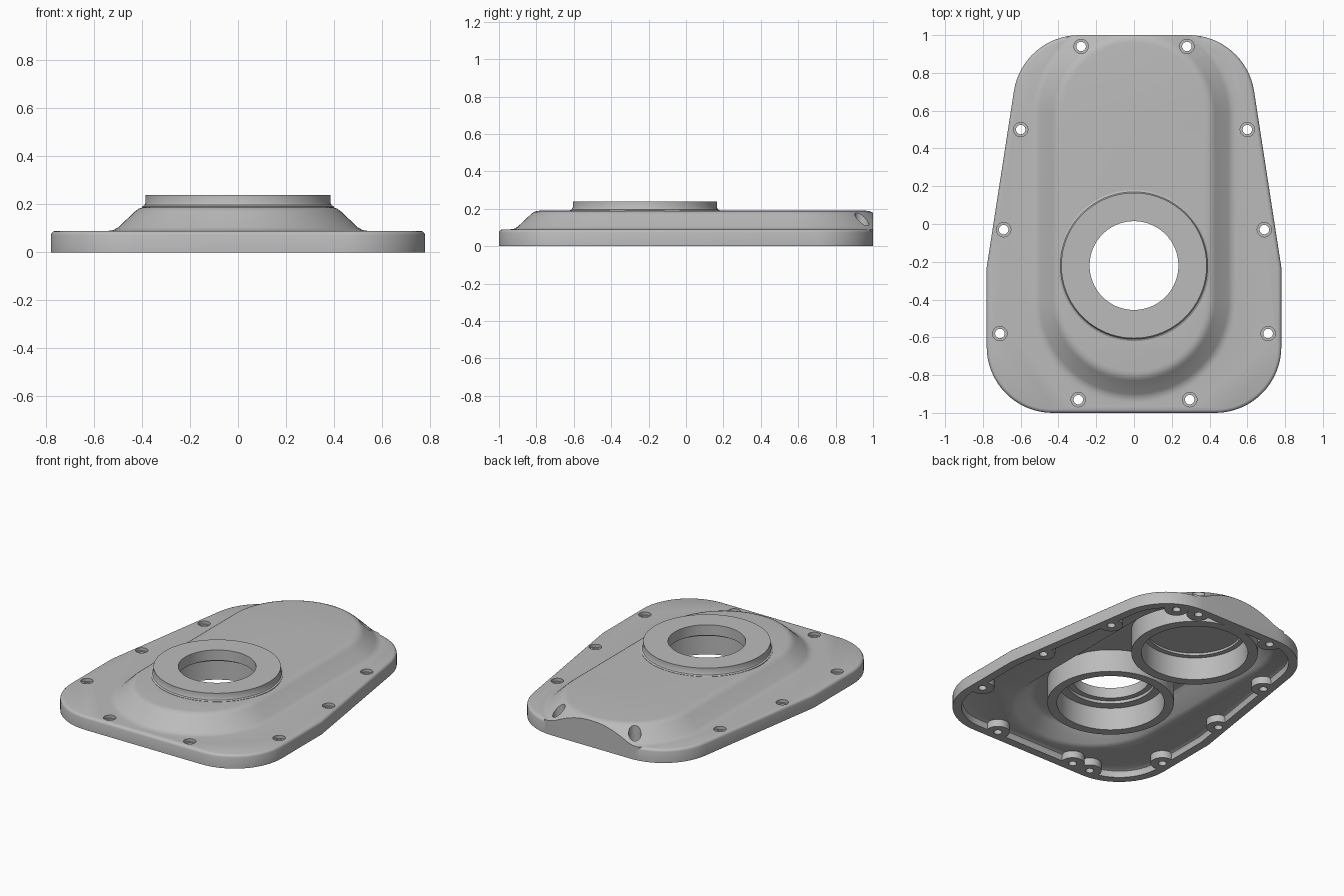
import bpy, bmesh, math
from mathutils import Vector

cube = bpy.data.objects.get("Cube")
if cube:
    bpy.data.objects.remove(cube, do_unlink=True)

metal = bpy.data.materials.new("cast grey metal")
metal.use_nodes = True
grey = (0.5, 0.5, 0.5, 1)
metal.diffuse_color = grey
metal.node_tree.nodes["Principled BSDF"].inputs["Base Color"].default_value = grey


def loft(name, rings):
    """Closed solid through rings of 3D points with equal counts."""
    bm = bmesh.new()
    loops = [[bm.verts.new(p) for p in ring] for ring in rings]
    n = len(loops[0])
    for low, high in zip(loops, loops[1:]):
        for i in range(n):
            j = (i + 1) % n
            bm.faces.new((low[i], low[j], high[j], high[i]))
    bm.faces.new(loops[0][::-1])
    bm.faces.new(loops[-1])
    bmesh.ops.recalc_face_normals(bm, faces=bm.faces)
    mesh = bpy.data.meshes.new(name)
    bm.to_mesh(mesh)
    bm.free()
    mesh.materials.append(metal)
    obj = bpy.data.objects.new(name, mesh)
    bpy.context.collection.objects.link(obj)
    return obj


def combine(target, other, operation, keep=False):
    """Apply a boolean and remove the helper."""
    mod = target.modifiers.new(operation, 'BOOLEAN')
    mod.operation, mod.object, mod.solver = operation, other, 'EXACT'
    bpy.context.view_layer.objects.active = target
    bpy.ops.object.modifier_apply(modifier=mod.name)
    if not keep:
        bpy.data.objects.remove(other, do_unlink=True)


def turned(name, x, y, profile, sides=64):
    """Round solid from (radius, height) steps."""
    turns = [2 * math.pi * i / sides for i in range(sides)]
    return loft(name, [[(x + r * math.cos(a), y + r * math.sin(a), z) for a in turns]
                       for r, z in profile])


def outline(inset):
    """Plate outline with rounded corners, moved inward by inset."""
    corners = [(-.78, -1, .35), (.78, -1, .35), (.78, -.23, 0),
               (.59, 1, .35), (-.59, 1, .35), (-.78, -.23, 0)]
    points = []
    for k, (x, y, radius) in enumerate(corners):
        here = Vector((x, y))
        before = (here - Vector(corners[k - 1][:2])).normalized()
        after = (Vector(corners[(k + 1) % len(corners)][:2]) - here).normalized()
        n0, n1 = Vector((-before.y, before.x)), Vector((-after.y, after.x))
        mitre = (n0 + n1) / (1 + n0.dot(n1))
        if radius == 0:
            points.append(here + mitre * inset)
            continue
        centre = here + mitre * radius
        start = math.atan2(-n0.y, -n0.x)
        sweep = before.angle(after)
        for i in range(17):
            a = start + sweep * i / 16
            points.append(centre + Vector((math.cos(a), math.sin(a))) * (radius - inset))
    return points


def plate(name, steps):
    return loft(name, [[(p.x, p.y, z) for p in outline(d)] for d, z in steps])


def stadium(name, steps):
    """Long round-ended dome from (radius, height) steps."""
    rings = []
    for r, z in steps:
        ring = []
        for y, start in ((.58, 0), (-.4, math.pi)):
            for i in range(33):
                a = start + math.pi * i / 32
                ring.append((r * math.cos(a), y + r * math.sin(a), z))
        rings.append(ring)
    return loft(name, rings)


half_bolts = [(.28, .94), (.6, .5), (.69, -.03), (.71, -.58), (.295, -.93)]
bolts = [(s * x, y) for x, y in half_bolts for s in (-1, 1)]
dowels = [(.42, .9), (-.43, -.93)]
seats = [-.22, .57]

# Outer body: flange, clipped sloping hump and round boss
cover = plate("gear_cover", [(0, 0), (0, .073), (.003, .081), (.009, .087), (.018, .09)])
hump = stadium("hump", [(.54, .05), (.54, .09), (.52, .093), (.5, .104), (.43, .17),
                        (.414, .182), (.398, .188), (.38, .19)])
combine(hump, plate("hump_trim", [(0, -.5), (0, .5)]), 'INTERSECT')
combine(cover, hump, 'UNION')
combine(cover, turned("boss", 0, seats[0], [(.4, .1), (.4, .192), (.39, .197), (.385, .207),
                                            (.385, .24)], 96), 'UNION')

# Hollow underside, leaving bolt pads and two bearing rings standing
cavity = plate("cavity", [(.055, -.1), (.055, .03), (.06, .041), (.075, .048)])
dome = stadium("cavity_dome", [(.49, -.05), (.49, .047), (.46, .06), (.385, .13),
                               (.365, .145), (.34, .15)])
combine(dome, plate("dome_trim", [(.056, -.5), (.056, .5)]), 'INTERSECT')
combine(cavity, dome, 'UNION')
for x, y in bolts + dowels:
    combine(cavity, turned("pad", x, y, [(.072, -.3), (.072, .4)], 32), 'DIFFERENCE')
for y in seats:
    combine(cavity, turned("ring", 0, y, [(.383, -.3), (.383, .4)], 96), 'DIFFERENCE')
combine(cover, cavity, 'DIFFERENCE')

# Bearing bores: the front one opens through, the rear one is blind
front_bore = [(.325, -.1), (.325, .15), (.27, .15), (.27, .17), (.235, .17), (.235, .4)]
rear_bore = [(.322, -.1), (.322, .15), (.29, .15), (.29, .165)]
for y, profile in zip(seats, (front_bore, rear_bore)):
    combine(cover, turned("bore", 0, y, profile, 96), 'DIFFERENCE')

# Counterbored bolt holes and blind dowel holes
for x, y in bolts:
    combine(cover, turned("bolt_hole", x, y, [(.025, -.1), (.025, .07), (.038, .07),
                                              (.038, .4)], 32), 'DIFFERENCE')
for x, y in dowels:
    combine(cover, turned("dowel_hole", x, y, [(.025, -.1), (.025, .05)], 24), 'DIFFERENCE')

# Smooth rounded surfaces, crisp machined edges
bpy.ops.object.select_all(action='DESELECT')
cover.select_set(True)
bpy.context.view_layer.objects.active = cover
bpy.ops.object.shade_smooth_by_angle(angle=math.radians(32))
